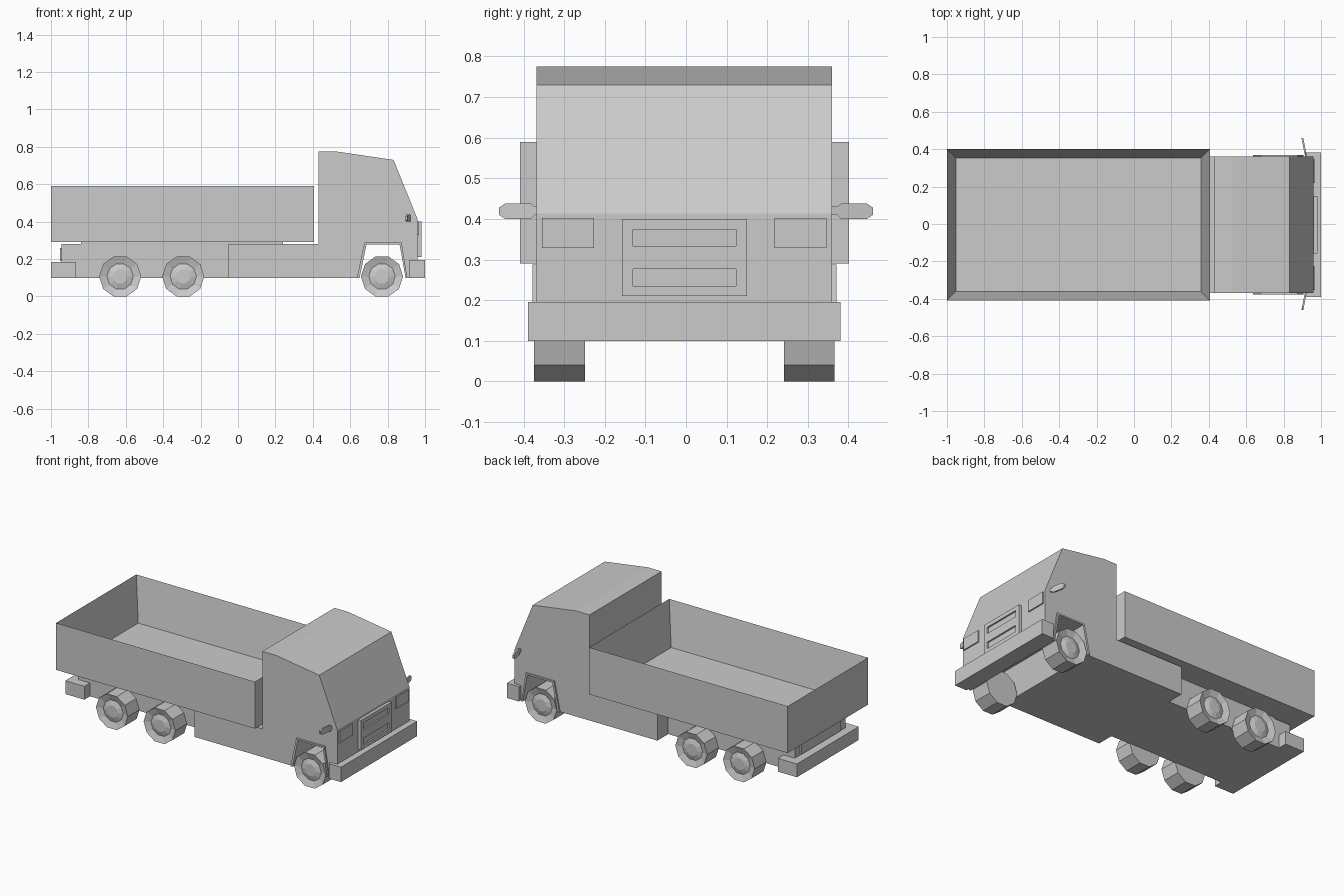
import bpy, bmesh, math
from mathutils import Matrix, Vector

if "Cube" in bpy.data.objects:
    bpy.data.objects.remove(bpy.data.objects["Cube"])

grey = bpy.data.materials.new("plain_grey")
grey.use_nodes = True
COLOUR = (0.6, 0.6, 0.6, 1)
grey.diffuse_color = COLOUR
grey.node_tree.nodes["Principled BSDF"].inputs["Base Color"].default_value = COLOUR
MID = -0.004  # centre line of the body


def finish(name, bm):
    bmesh.ops.recalc_face_normals(bm, faces=bm.faces)
    mesh = bpy.data.meshes.new(name)
    bm.to_mesh(mesh)
    bm.free()
    mesh.materials.append(grey)
    obj = bpy.data.objects.new(name, mesh)
    bpy.context.collection.objects.link(obj)


def add_box(bm, x, y, z):
    size = Vector((x[1] - x[0], y[1] - y[0], z[1] - z[0]))
    centre = Vector((sum(x) / 2, sum(y) / 2 + MID, sum(z) / 2))
    bmesh.ops.create_cube(bm, size=1, matrix=Matrix.Translation(centre) @ Matrix.Diagonal(size).to_4x4())


def box(name, x, y, z):
    bm = bmesh.new()
    add_box(bm, x, y, z)
    finish(name, bm)


def extrude_outline(name, points, offset):
    """Make a face from the points and extrude it by the offset."""
    bm = bmesh.new()
    face = bm.faces.new([bm.verts.new(p) for p in points])
    made = bmesh.ops.extrude_face_region(bm, geom=[face])["geom"]
    moved = [v for v in made if isinstance(v, bmesh.types.BMVert)]
    bmesh.ops.translate(bm, verts=moved, vec=offset)
    # Keep the starting face as the closing cap
    if not face.is_valid:
        bmesh.ops.holes_fill(bm, edges=bm.edges)
    finish(name, bm)


def side_profile(name, points, y0, y1):
    """Extrude an (x, z) outline across y."""
    extrude_outline(name, [(x, y0 + MID, z) for x, z in points], (0, y1 - y0, 0))


def recess(bm, face, border, depth):
    bmesh.ops.inset_individual(bm, faces=[face], thickness=border, use_even_offset=True)
    bmesh.ops.translate(bm, verts=face.verts, vec=-face.normal * depth)


# Cab and side skirts, with the wheel opening running right across
arch = [(0.65, 0.1), (0.687, 0.278), (0.864, 0.278), (0.896, 0.1)]
side_profile("cab", [(-0.05, 0.1), (-0.05, 0.28), (0.43, 0.28), (0.43, 0.775), (0.527, 0.775),
                     (0.832, 0.73), (0.96, 0.413), (0.96, 0.1)] + arch[::-1], -0.364, 0.364)

# Wheel arch trims
rim = [(0.905, 0.1), (0.875, 0.288), (0.676, 0.288), (0.636, 0.1)]
for side, label in ((1, "left"), (-1, "right")):
    side_profile("arch_trim_" + label, arch + rim, side * 0.35, side * 0.374)

# Rear frame, bed support and bumpers
box("rear_frame", (-0.945, -0.05), (-0.255, 0.255), (0.1, 0.28))
box("bed_support", (-0.84, 0.24), (-0.25, 0.25), (0.275, 0.295))
box("rear_plate", (-0.953, -0.94), (-0.2, 0.2), (0.19, 0.26))
box("rear_bumper", (-1, -0.865), (-0.312, 0.312), (0.1, 0.185))
box("front_bumper", (0.915, 1), (-0.385, 0.385), (0.1, 0.195))

# Open cargo bed
bm = bmesh.new()
add_box(bm, (-1, 0.405), (-0.405, 0.405), (0.29, 0.59))
bm.normal_update()
recess(bm, max(bm.faces, key=lambda f: f.normal.z), 0.047, 0.28)
finish("cargo_bed", bm)

# Grille with two slots
bm = bmesh.new()
add_box(bm, (0.95, 0.97), (-0.154, 0.154), (0.21, 0.4))
for z0, z1 in ((0.21, 0.235), (0.277, 0.333), (0.374, 0.4)):
    add_box(bm, (0.97, 0.98), (-0.154, 0.154), (z0, z1))
for y0, y1 in ((-0.154, -0.127), (0.127, 0.154)):
    add_box(bm, (0.97, 0.98), (y0, y1), (0.21, 0.4))
finish("grille", bm)

for side, label in ((1, "left"), (-1, "right")):
    # Headlight
    box("headlight_" + label, (0.955, 0.968), sorted((side * 0.222, side * 0.35)), (0.328, 0.402))

    # Mirror: chamfered plate on a short stem, swept backwards
    outline = [(0.355, 0.41), (0.372, 0.41), (0.382, 0.4), (0.445, 0.4), (0.46, 0.41),
               (0.46, 0.428), (0.445, 0.438), (0.382, 0.438), (0.372, 0.43), (0.355, 0.43)]
    extrude_outline("mirror_" + label, [(0.913 - 0.2 * (y - 0.37), side * y, z) for y, z in outline],
                    (0.01, 0, 0))

    # Ten-sided wheels with a recessed hub
    for x, inner, place in ((-0.63, 0.25, "rear"), (-0.293, 0.25, "middle"), (0.77, 0.245, "front")):
        bm = bmesh.new()
        width = 0.37 - inner
        turn = Matrix.Rotation(-side * math.pi / 2, 4, "X")
        spot = Matrix.Translation((x, side * (inner + width / 2) + MID, 0.107))
        bmesh.ops.create_cone(bm, cap_ends=True, segments=10, radius1=0.1125, radius2=0.1125,
                              depth=width, matrix=spot @ turn)
        bm.normal_update()
        hub = max(bm.faces, key=lambda f: f.normal.y * side)
        recess(bm, hub, 0.04, 0.014)
        recess(bm, hub, 0.03, -0.01)
        # Put a corner on the horizontal axis
        corner = max(bm.verts, key=lambda v: v.co.x).co - spot.translation
        bmesh.ops.rotate(bm, verts=bm.verts, cent=spot.translation,
                         matrix=Matrix.Rotation(math.atan2(corner.z, corner.x), 3, "Y"))
        finish("wheel_" + place + "_" + label, bm)
